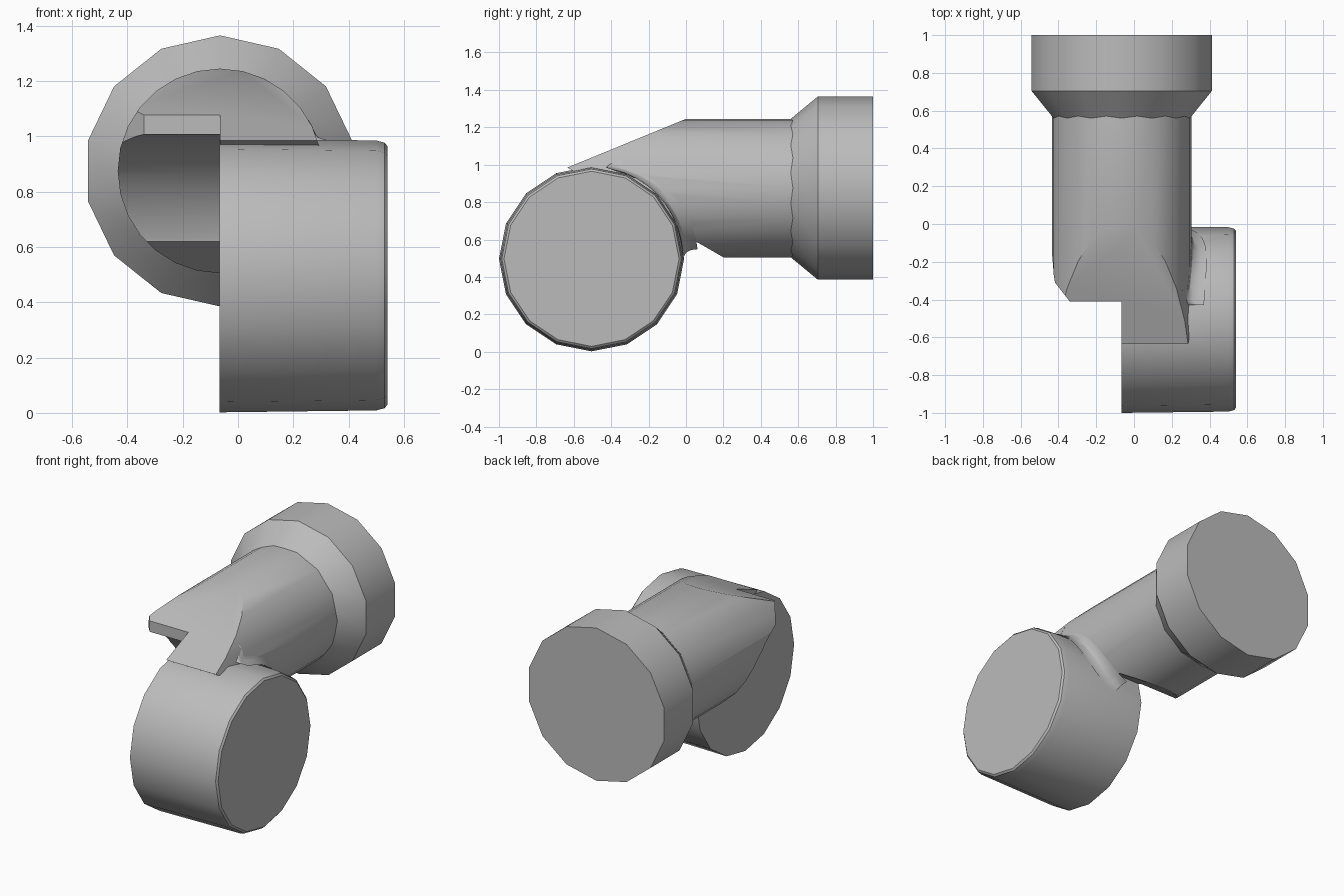
import bpy, bmesh
from math import sin, cos, pi, sqrt, radians
from mathutils import Vector

if "Cube" in bpy.data.objects:
    bpy.data.objects.remove(bpy.data.objects["Cube"])

grey = bpy.data.materials.new("plain grey")
grey.use_nodes = True
grey.diffuse_color = (0.5, 0.5, 0.5, 1)
grey.node_tree.nodes["Principled BSDF"].inputs["Base Color"].default_value = (0.5, 0.5, 0.5, 1)

ARM_X, ARM_Z, ARM_R = -0.065, 0.875, 0.37
HUB_Y, HUB_Z, HUB_R = -0.505, 0.497, 0.495


def finish(name, bm):
    bmesh.ops.recalc_face_normals(bm, faces=bm.faces)
    mesh = bpy.data.meshes.new(name)
    bm.to_mesh(mesh)
    bm.free()
    mesh.materials.append(grey)
    obj = bpy.data.objects.new(name, mesh)
    bpy.context.collection.objects.link(obj)
    return obj


def lathe(profile, sides, axis):
    """Capped solid of rings (position, radius) along the hub (x) or arm (y) axis."""
    bm = bmesh.new()
    rings = []
    for p, r in profile:
        ring = []
        for i in range(sides):
            a = 2 * pi * i / sides
            u, w = r * sin(a), r * cos(a)
            co = (p, HUB_Y + u, HUB_Z + w) if axis == "x" else (ARM_X + u, p, ARM_Z + w)
            ring.append(bm.verts.new(co))
        rings.append(ring)
    for a, b in zip(rings, rings[1:]):
        for i in range(sides):
            j = (i + 1) % sides
            bm.faces.new((a[i], a[j], b[j], b[i]))
    bm.faces.new(rings[0])
    bm.faces.new(rings[-1])
    return bm


def slice_off(bm, point, normal):
    geom = bm.verts[:] + bm.edges[:] + bm.faces[:]
    cut = bmesh.ops.bisect_plane(bm, geom=geom, plane_co=point, plane_no=normal, clear_outer=True)
    edges = [e for e in cut["geom_cut"] if isinstance(e, bmesh.types.BMEdge)]
    bmesh.ops.contextual_create(bm, geom=edges)


def combine(obj, other, operation):
    mod = obj.modifiers.new(operation, "BOOLEAN")
    mod.operation, mod.object, mod.solver = operation, other, "EXACT"
    bpy.context.view_layer.update()
    graph = bpy.context.evaluated_depsgraph_get()
    mesh = bpy.data.meshes.new_from_object(obj.evaluated_get(graph))
    obj.modifiers.clear()
    obj.data = mesh
    bpy.data.objects.remove(other)


# Arm: round bar with a sloping top, a chamfered underside and a clipped lip corner
bm = lathe([(-0.68, ARM_R), (0.58, ARM_R)], 28, "y")
slice_off(bm, (0, 0, 1.245), (0, -0.41, 1))
slice_off(bm, (0, 0.2, 0.505), (0, -0.575, -1))
slice_off(bm, (-0.34, -0.41, 1), (-0.07, -0.055, 0))
arm = finish("arm_and_hub", bm)

# Clevis recess on the right half, with a blunt lip in front
combine(arm, finish("recess_cutter", lathe([(-0.8, 0.52), (ARM_X, 0.52)], 48, "x")), "DIFFERENCE")
bm = bmesh.new()
bmesh.ops.create_cube(bm, size=1)
for v in bm.verts:
    v.co = (ARM_X if v.co.x > 0 else -0.9, -0.41 if v.co.y > 0 else -1.2, 1.4 if v.co.z > 0 else 0.3)
combine(arm, finish("lip_cutter", bm), "DIFFERENCE")

# Hub: short drum across the front, with a softened left rim
hub_profile = [(-0.067, HUB_R), (0.5, HUB_R - 0.007), (0.53, HUB_R - 0.015), (0.54, HUB_R - 0.027)]
combine(arm, finish("hub", lathe(hub_profile, 16, "x")), "UNION")

# Collar: wide socket at the back
collar = finish("collar", lathe([(0.56, ARM_R), (0.705, 0.49), (1.0, 0.49)], 14, "y"))


# Fillet: concave weld between the arm's left side and the hub
def on_hub(t, radius):
    z = min(ARM_Z + radius * cos(t), 0.985)
    return Vector((ARM_X + radius * sin(t), HUB_Y + sqrt(max(0, HUB_R ** 2 - (z - HUB_Z) ** 2)) - 0.006, z))


bm = bmesh.new()
size, rows = 0.08, []
for k in range(25):
    t = radians(60 + 92 * k / 24)
    corner, outer = on_hub(t, ARM_R), on_hub(t, ARM_R + size)
    inner = on_hub(t, ARM_R - size)
    start = Vector((ARM_X + ARM_R * sin(t), corner.y + size, ARM_Z + ARM_R * cos(t)))
    pts = [start * (1 - s) ** 2 + corner * 2 * s * (1 - s) + outer * s * s for s in (0, 0.25, 0.5, 0.75, 1)]
    rows.append([bm.verts.new(p) for p in pts + [inner]])
for a, b in zip(rows, rows[1:]):
    for i in range(len(a)):
        j = (i + 1) % len(a)
        bm.faces.new((a[i], a[j], b[j], b[i]))
bm.faces.new(rows[0])
bm.faces.new(rows[-1])
fillet = finish("fillet", bm)

# Smooth shading with crisp edges
bpy.ops.object.select_all(action="DESELECT")
for obj in (arm, collar, fillet):
    obj.select_set(True)
bpy.context.view_layer.objects.active = arm
bpy.ops.object.shade_smooth_by_angle(angle=radians(30))
